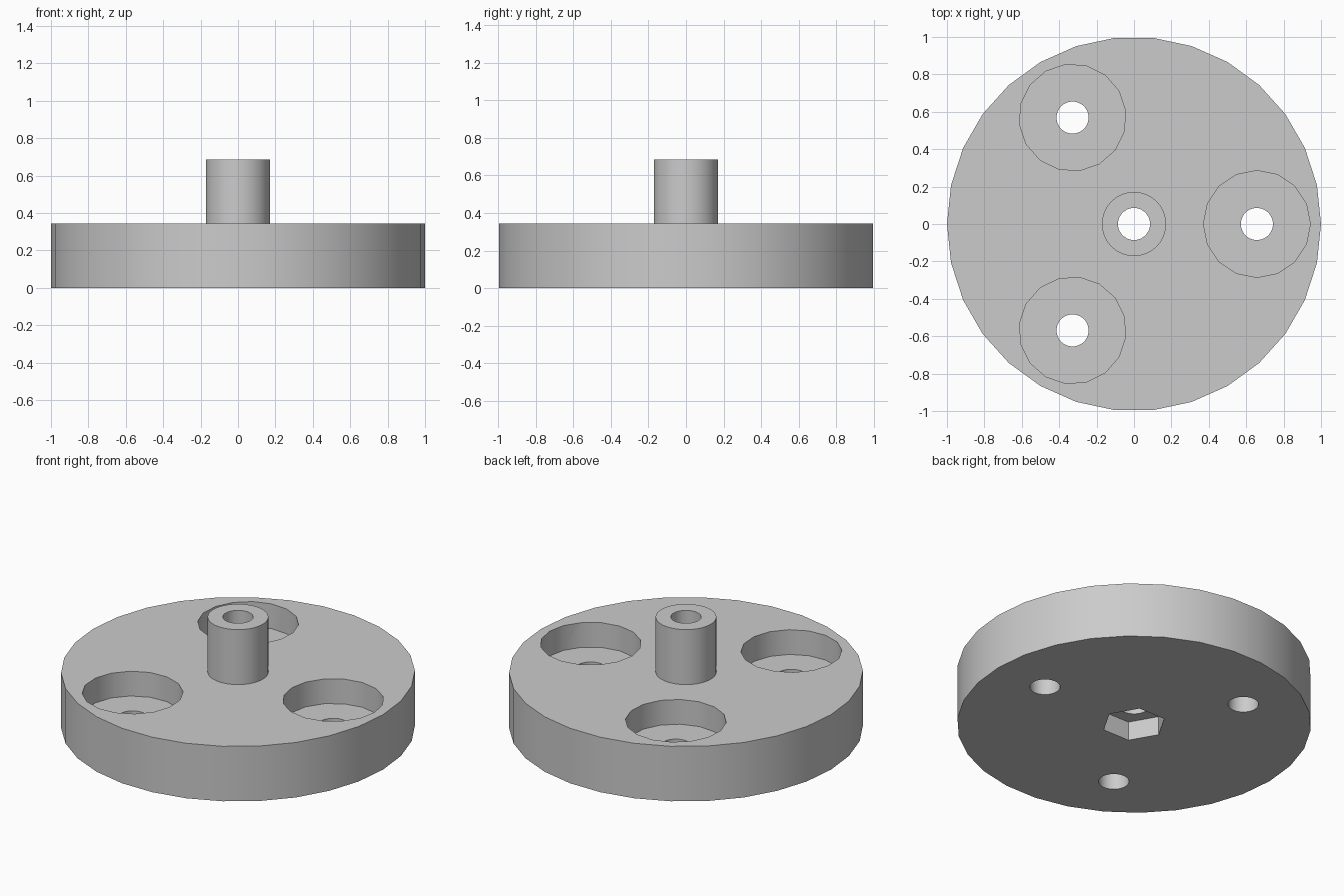
import bpy
from math import cos, sin, radians

if "Cube" in bpy.data.objects:
    bpy.data.objects.remove(bpy.data.objects["Cube"], do_unlink=True)

UNIT = 1 / 17.5            # one millimetre when the disc radius is 17.5 mm
DISC_TOP, POST_TOP = 6, 12
POCKET_FLOOR = 3.3
NUT_DEPTH = 2.06
BOLT_CIRCLE = 11.5

grey = bpy.data.materials.new("plain_grey")
grey.use_nodes = True
colour = (0.6, 0.6, 0.6, 1)
grey.diffuse_color = colour
grey.node_tree.nodes["Principled BSDF"].inputs["Base Color"].default_value = colour


def cylinder(name, radius, bottom, top, sides, angle=0, distance=0):
    """Upright prism with its first corner pointing along the given angle."""
    a = radians(angle)
    bpy.ops.mesh.primitive_cylinder_add(
        vertices=sides, radius=radius * UNIT, depth=(top - bottom) * UNIT,
        location=(distance * UNIT * cos(a), distance * UNIT * sin(a),
                  (top + bottom) / 2 * UNIT),
        rotation=(0, 0, a + radians(90)))
    obj = bpy.context.object
    obj.name = name
    # Bake the placement so shading and cuts work in model space
    bpy.ops.object.transform_apply(location=True, rotation=True, scale=True)
    obj.data.materials.append(grey)
    return obj


def combine(target, tool, operation):
    mod = target.modifiers.new(operation, 'BOOLEAN')
    mod.operation, mod.solver, mod.object = operation, 'EXACT', tool
    bpy.context.view_layer.objects.active = target
    bpy.ops.object.modifier_apply(modifier=mod.name)
    bpy.data.objects.remove(tool, do_unlink=True)


# Disc with its central post
disc = cylinder("disc_with_post", 17.5, 0, DISC_TOP, 30)
combine(disc, cylinder("post", 3, 3, POST_TOP, 60), 'UNION')

# Central bore and hexagonal nut recess underneath
combine(disc, cylinder("bore", 1.5, -1, POST_TOP + 1, 48), 'DIFFERENCE')
combine(disc, cylinder("nut_recess", 3.18, -1, NUT_DEPTH, 6), 'DIFFERENCE')

# Three pockets, each with a through hole
for angle in (0, 120, 240):
    combine(disc, cylinder("pocket", 5, POCKET_FLOOR, DISC_TOP + 1, 16,
                           angle, BOLT_CIRCLE), 'DIFFERENCE')
    combine(disc, cylinder("hole", 1.5, -1, DISC_TOP + 1, 48,
                           angle, BOLT_CIRCLE), 'DIFFERENCE')

# Smooth round walls, crisp rims
bpy.ops.object.select_all(action='DESELECT')
disc.select_set(True)
bpy.context.view_layer.objects.active = disc
bpy.ops.object.shade_smooth_by_angle(angle=radians(30))
